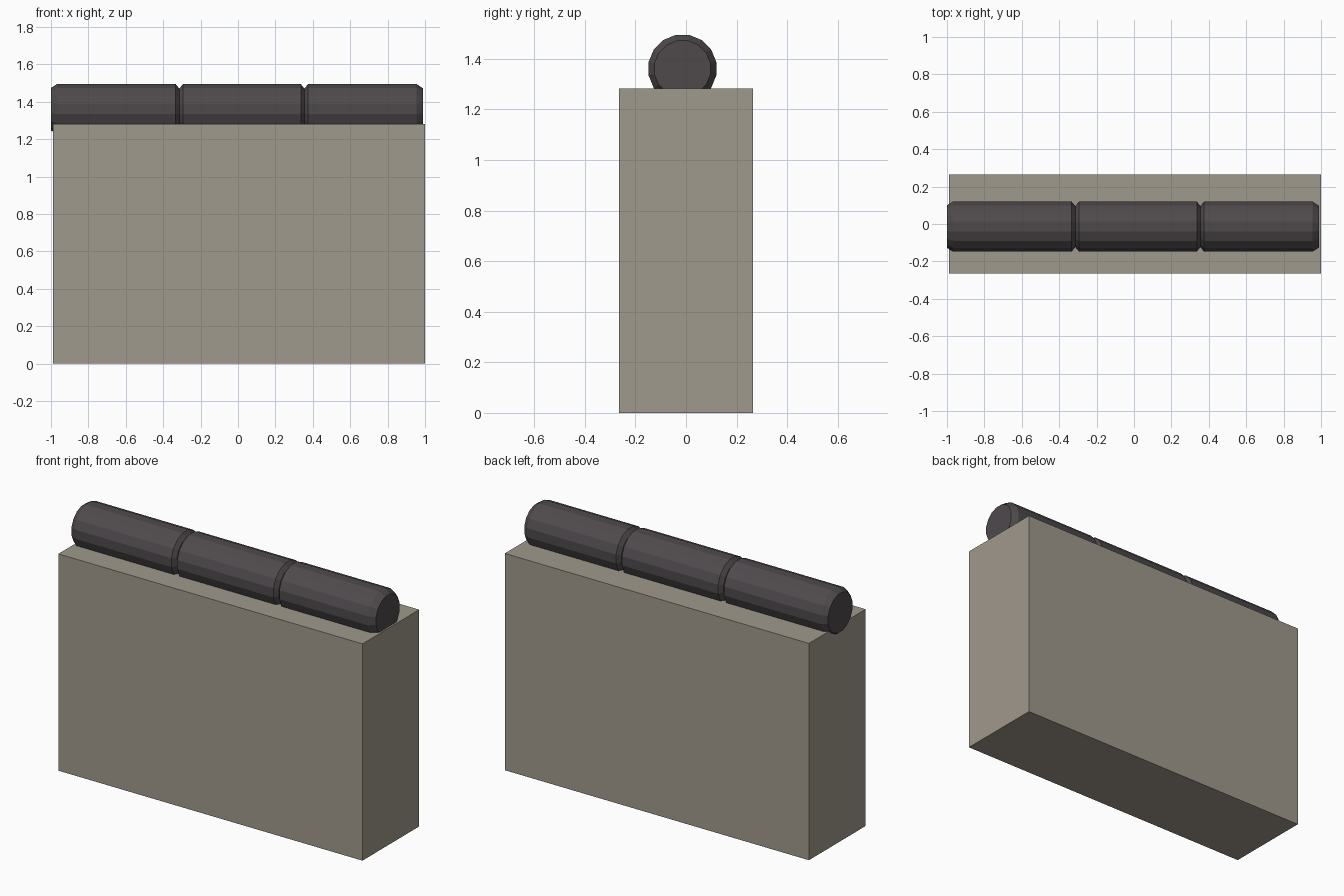
import bpy, bmesh, math

if "Cube" in bpy.data.objects:
    bpy.data.objects.remove(bpy.data.objects["Cube"])


def material(name, rgb):
    m = bpy.data.materials.new(name)
    m.diffuse_color = (*rgb, 1)
    m.use_nodes = True
    m.node_tree.nodes["Principled BSDF"].inputs["Base Color"].default_value = m.diffuse_color
    return m


stone = material("warm grey stone", (0.352, 0.319, 0.262))
dark = material("dark charcoal", (0.078, 0.068, 0.073))


def add_object(name, bm, mat):
    bmesh.ops.recalc_face_normals(bm, faces=bm.faces)
    me = bpy.data.meshes.new(name)
    bm.to_mesh(me)
    bm.free()
    me.materials.append(mat)
    ob = bpy.data.objects.new(name, me)
    bpy.context.collection.objects.link(ob)
    return ob


# Wall block
bm = bmesh.new()
bmesh.ops.create_cube(bm, size=1)
for v in bm.verts:
    v.co = (0.005 + v.co.x * 1.99, v.co.y * 0.53, (v.co.z + 0.5) * 1.282)
add_object("wall_block", bm, stone)

# Row of ridge tiles: one grooved, chamfered bar along x, 16 flat sides
SIDES, R, CY, CZ = 16, 0.1365, -0.014, 1.361
profile = [(-1.0, 0.116), (-0.968, R),
           (-0.333, R), (-0.314, 0.112), (-0.294, R),
           (0.336, R), (0.355, 0.112), (0.374, R),
           (0.955, R), (0.99, 0.113)]
bm = bmesh.new()
rings = []
for x, r in profile:
    ring = []
    for i in range(SIDES):
        a = math.tau * (i + 0.5) / SIDES
        ring.append(bm.verts.new((x, CY + r * math.cos(a), CZ + r * math.sin(a))))
    rings.append(ring)
for a, b in zip(rings, rings[1:]):
    for i in range(SIDES):
        j = (i + 1) % SIDES
        bm.faces.new((a[i], a[j], b[j], b[i]))
bm.faces.new(rings[0])
bm.faces.new(rings[-1])
add_object("ridge_bar", bm, dark)
